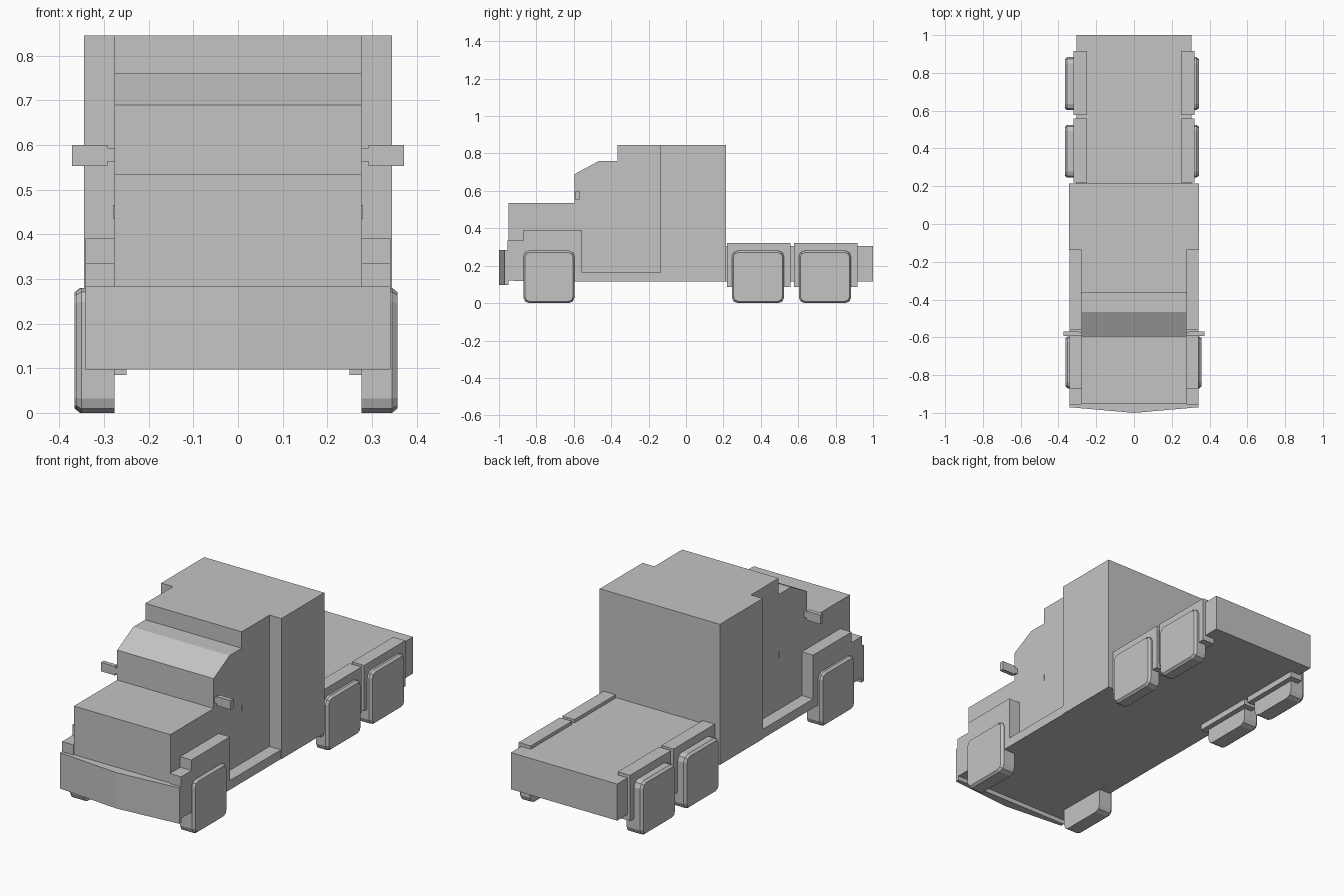
import bpy, bmesh

cube = bpy.data.objects.get("Cube")
if cube:
    bpy.data.objects.remove(cube, do_unlink=True)

GREY = (0.55, 0.55, 0.55, 1.0)
paint = bpy.data.materials.new("plain_grey")
paint.diffuse_color = GREY
paint.use_nodes = True
for node in paint.node_tree.nodes:
    if node.type == 'BSDF_PRINCIPLED':
        node.inputs["Base Color"].default_value = GREY


def finish(bm, name):
    bmesh.ops.recalc_face_normals(bm, faces=bm.faces)
    mesh = bpy.data.meshes.new(name)
    bm.to_mesh(mesh)
    bm.free()
    mesh.materials.append(paint)
    obj = bpy.data.objects.new(name, mesh)
    bpy.context.collection.objects.link(obj)
    return obj


def prism(name, points, shift):
    """Extrude a closed outline of 3D points along a vector."""
    bm = bmesh.new()
    face = bm.faces.new([bm.verts.new(p) for p in points])
    ext = bmesh.ops.extrude_face_region(bm, geom=[face], use_keep_orig=True)
    verts = [g for g in ext["geom"] if isinstance(g, bmesh.types.BMVert)]
    bmesh.ops.translate(bm, verts=verts, vec=shift)
    return finish(bm, name)


def side_profile(name, yz, x0, x1):
    return prism(name, [(x0, y, z) for y, z in yz], (x1 - x0, 0, 0))


def box(name, x, y, z):
    return side_profile(name, [(y[0], z[0]), (y[1], z[0]), (y[1], z[1]), (y[0], z[1])], *x)


def wheel(name, side, inner, outer, y0, y1):
    """Squarish tyre with rounded corners and a raised outer face."""
    rim = 0.012
    obj = box(name, (side * inner, side * (outer - rim)), (y0, y1), (0, 0.28))
    bm = bmesh.new()
    bm.from_mesh(obj.data)
    across = [e for e in bm.edges if abs(e.verts[0].co.x - e.verts[1].co.x) > 0.01]
    bmesh.ops.bevel(bm, geom=across, offset=0.032, segments=2, profile=0.5,
                    affect='EDGES')
    bm.normal_update()
    hub = [f for f in bm.faces if f.normal.x * side > 0.9]
    bmesh.ops.inset_individual(bm, faces=hub, thickness=0.01, depth=rim)
    bm.to_mesh(obj.data)
    bm.free()


# Cab with bonnet, sloped windscreen and stepped roof
side_profile("cab", [(-0.95, 0.12), (-0.95, 0.535), (-0.595, 0.535), (-0.595, 0.69),
                     (-0.465, 0.76), (-0.365, 0.76), (-0.365, 0.845),
                     (-0.137, 0.845), (-0.137, 0.115), (-0.5, 0.115)], -0.277, 0.277)
box("sleeper", (-0.345, 0.345), (-0.137, 0.215), (0.115, 0.845))
box("rear_frame", (-0.305, 0.305), (0.215, 1.0), (0.115, 0.305))

# Bumper with a shallow point in the middle
prism("bumper", [(-0.342, -0.95, 0.097), (-0.342, -0.97, 0.097), (0, -1.0, 0.097),
                 (0.342, -0.97, 0.097), (0.342, -0.95, 0.097)], (0, 0, 0.186))

# Parts that repeat on both sides
for side, label, front_out, rear_out in ((1, "left", 0.357, 0.343), (-1, "right", 0.363, 0.366)):
    def span(a, b):
        return (side * a, side * b)

    side_profile("front_fender_" + label,
                 [(-0.955, 0.12), (-0.955, 0.335), (-0.87, 0.335), (-0.87, 0.39),
                  (-0.555, 0.39), (-0.555, 0.115)], *span(0.277, 0.342))
    box("side_step_" + label, span(0.277, 0.342), (-0.555, -0.137), (0.115, 0.163))
    box("mirror_arm_" + label, span(0.27, 0.292), (-0.59, -0.572), (0.563, 0.593))
    box("mirror_" + label, span(0.292, 0.372), (-0.592, -0.57), (0.553, 0.6))
    box("door_handle_" + label, span(0.275, 0.28), (-0.368, -0.362), (0.435, 0.465))
    wheel("front_wheel_" + label, side, 0.277, front_out, -0.87, -0.595)

    for i, y in enumerate((0.22, 0.578)):
        box(f"rear_fender_{i + 1}_{label}", span(0.25, 0.32), (y, y + 0.338), (0.085, 0.322))
        wheel(f"rear_wheel_{i + 1}_{label}", side, 0.277, rear_out, y + 0.025, y + 0.305)
